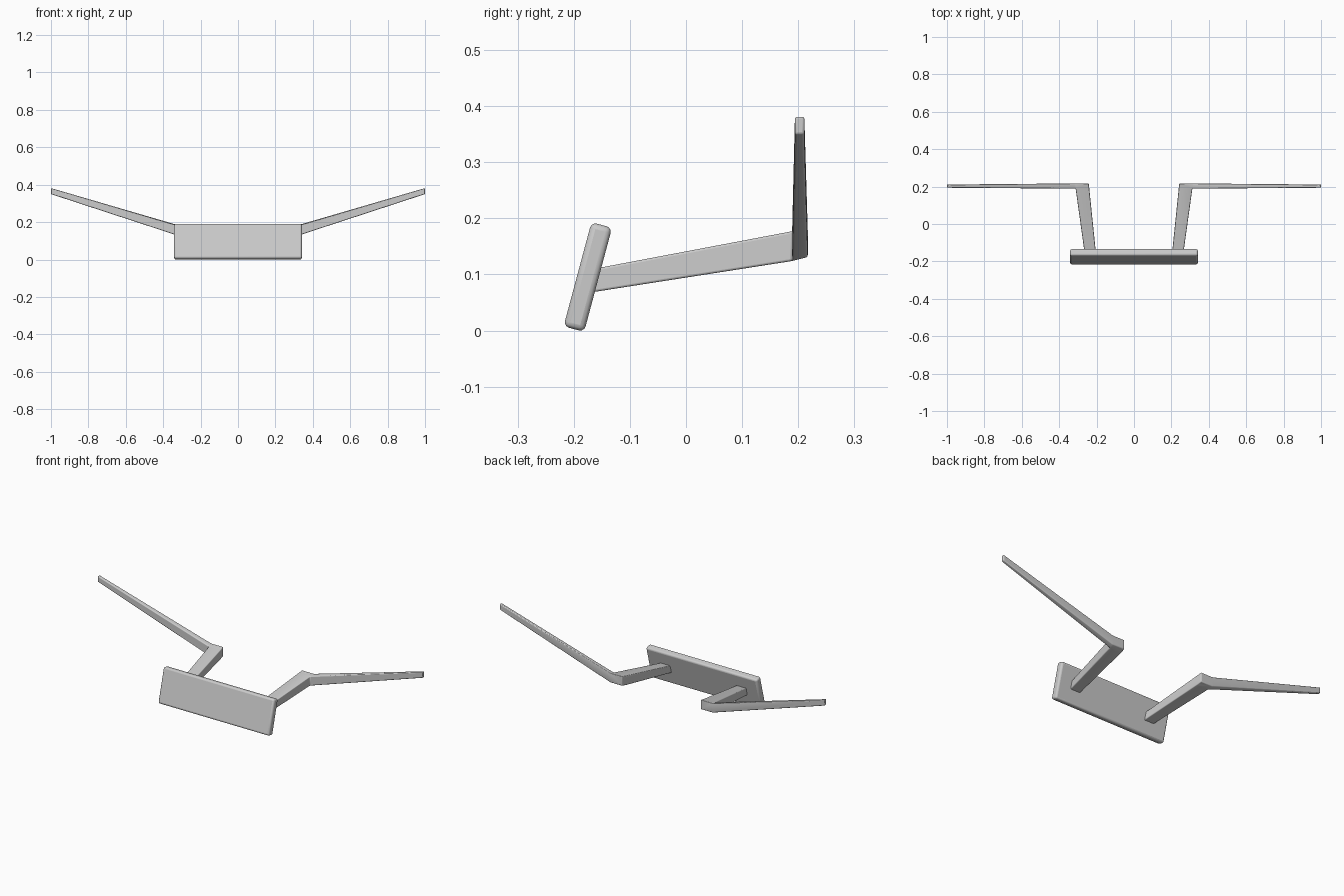
import bpy, bmesh, math

if "Cube" in bpy.data.objects:
    bpy.data.objects.remove(bpy.data.objects["Cube"])


def finish(bm, name, bevel):
    bmesh.ops.recalc_face_normals(bm, faces=bm.faces[:])
    mesh = bpy.data.meshes.new(name)
    bm.to_mesh(mesh)
    bm.free()
    ob = bpy.data.objects.new(name, mesh)
    bpy.context.collection.objects.link(ob)
    mod = ob.modifiers.new("rounded_edges", 'BEVEL')
    mod.width = bevel
    mod.segments = 3
    mod.limit_method = 'NONE'
    bpy.ops.object.select_all(action='DESELECT')
    bpy.context.view_layer.objects.active = ob
    ob.select_set(True)
    bpy.ops.object.shade_smooth_by_angle(angle=math.radians(35))
    return ob


# Tilted front panel
bm = bmesh.new()
bmesh.ops.create_cube(bm, size=1)
bmesh.ops.scale(bm, vec=(0.683, 0.038, 0.192), verts=bm.verts)
panel = finish(bm, "front_panel", 0.01)
panel.location = (0, -0.175, 0.0955)
panel.rotation_euler.x = math.radians(-15)


# Bent arms: a rear-going bar, an elbow block, then a tapering outward rod
def add_arm(name, side):
    bm = bmesh.new()
    # bar sections: y, x inner, x outer, z bottom, z top
    rings = []
    for y, x0, x1, z0, z1 in [(-0.17, 0.202, 0.262, 0.068, 0.109),
                              (0.189, 0.239, 0.312, 0.124, 0.177),
                              (0.217, 0.242, 0.316, 0.131, 0.183)]:
        rings.append([bm.verts.new((side * x, y, z)) for x, z in
                      [(x0, z0), (x1, z0), (x1, z1), (x0, z1)]])
    # rod tip section
    tip = [bm.verts.new((side, y, z)) for y, z in
           [(0.194, 0.350), (0.211, 0.350), (0.211, 0.382), (0.194, 0.382)]]
    a, b, c = rings
    elbow = [b[1], c[1], c[2], b[2]]

    def bridge(r, s, skip=()):
        for i in range(4):
            if i not in skip:
                j = (i + 1) % 4
                bm.faces.new((r[i], r[j], s[j], s[i]))

    bridge(a, b)
    bridge(b, c, skip=(1,))
    bridge(elbow, tip)
    for cap in (a, c, tip):
        bm.faces.new(cap)
    finish(bm, name, 0.004)


add_arm("right_arm", 1)
add_arm("left_arm", -1)
